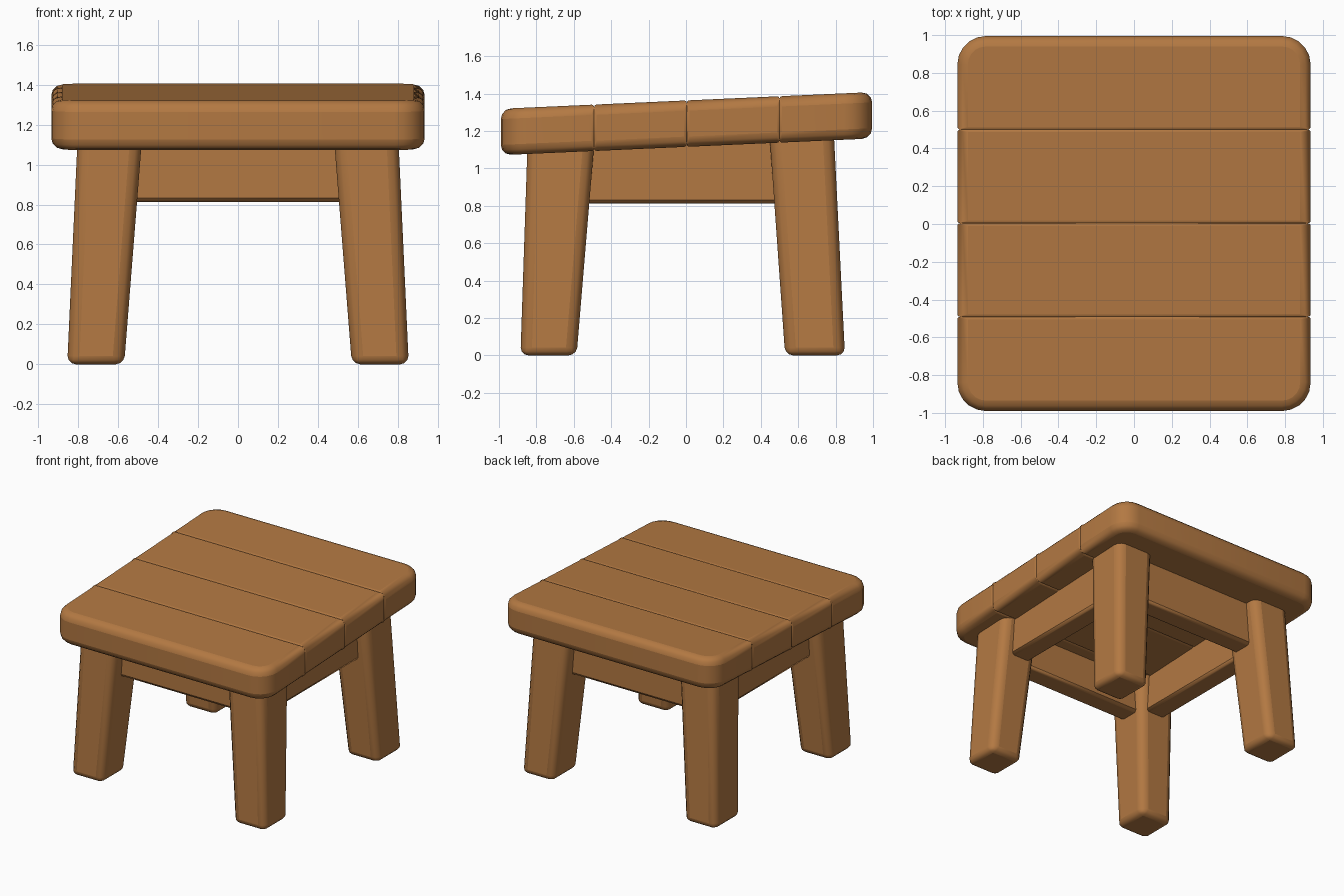
import bpy, bmesh, math

if "Cube" in bpy.data.objects:
    bpy.data.objects.remove(bpy.data.objects["Cube"])

wood = bpy.data.materials.new("warm_wood")
wood.diffuse_color = (0.45, 0.19, 0.055, 1)
wood.use_nodes = True
wood.node_tree.nodes["Principled BSDF"].inputs["Base Color"].default_value = wood.diffuse_color

HALF_X = 0.935      # seat half width
SLOPE = 0.045       # seat rises towards the back


def finish(name, bm, bevel, segments=3):
    """Turn a bmesh into a bevelled, smooth wooden part."""
    bmesh.ops.recalc_face_normals(bm, faces=bm.faces)
    mesh = bpy.data.meshes.new(name)
    bm.to_mesh(mesh)
    bm.free()
    mesh.materials.append(wood)
    ob = bpy.data.objects.new(name, mesh)
    bpy.context.collection.objects.link(ob)
    mod = ob.modifiers.new("rounded_edges", 'BEVEL')
    mod.width = bevel
    mod.segments = segments
    mod.limit_method = 'WEIGHT'
    bpy.ops.object.select_all(action='DESELECT')
    ob.select_set(True)
    bpy.context.view_layer.objects.active = ob
    bpy.ops.object.shade_smooth_by_angle(angle=math.radians(40))
    return ob


def loft(bottom, top):
    """Solid between two matching outlines, with an edge weight layer."""
    bm = bmesh.new()
    low = [bm.verts.new(p) for p in bottom]
    high = [bm.verts.new(p) for p in top]
    bm.faces.new(low)
    bm.faces.new(high)
    n = len(low)
    for i in range(n):
        j = (i + 1) % n
        bm.faces.new((low[i], low[j], high[j], high[i]))
    return bm, bm.edges.layers.float.new("bevel_weight_edge")


def rect(x0, x1, y0, y1, z):
    return [(x0, y0, z), (x1, y0, z), (x1, y1, z), (x0, y1, z)]


def plank(name, y0, y1, round_front=False, round_back=False):
    """Seat board, with large rounded corners on its outer side."""
    outline = []
    corners = [(-1, y0, round_front, 180), (1, y0, round_front, 270),
               (1, y1, round_back, 0), (-1, y1, round_back, 90)]
    for sx, y, rounded, start in corners:
        if not rounded:
            outline.append((sx * HALF_X, y))
            continue
        r = 0.15
        cx, cy = sx * (HALF_X - r), y + (r if y == y0 else -r)
        for k in range(6):
            a = math.radians(start + 18 * k)
            outline.append((cx + r * math.cos(a), cy + r * math.sin(a)))
    bm, w = loft([(x, y, 1.115 + SLOPE * y) for x, y in outline],
                 [(x, y, 1.363 + SLOPE * y) for x, y in outline])
    for e in bm.edges:
        a, b = (v.co for v in e.verts)
        seam = any(abs(a.y - s) < 1e-4 and abs(b.y - s) < 1e-4
                   for s, r in ((y0, round_front), (y1, round_back)) if not r)
        upright = abs(a.x - b.x) < 1e-4 and abs(a.y - b.y) < 1e-4
        e[w] = 0.25 if seam else (0.0 if upright else 1.0)
    finish(name, bm, 0.055)


plank("seat_plank_front", -0.99, -0.491, round_front=True)
plank("seat_plank_mid_front", -0.491, 0.004)
plank("seat_plank_mid_back", 0.004, 0.5)
plank("seat_plank_back", 0.5, 0.995, round_back=True)


# Splayed legs, wider at the top
def leg(name, sx, bottom_y, top_y):
    bx = sorted((sx * 0.57, sx * 0.855))
    tx = sorted((sx * 0.475, sx * 0.80))
    bm, w = loft(rect(*bx, *bottom_y, 0.0), rect(*tx, *top_y, 1.2))
    for e in bm.edges:
        high = all(v.co.z > 1 for v in e.verts)
        low = all(v.co.z < 0.1 for v in e.verts)
        e[w] = 0.0 if high else (0.7 if low else 1.0)
    finish(name, bm, 0.06)


for side, sx in (("left", -1), ("right", 1)):
    leg("front_leg_" + side, sx, (-0.885, -0.585), (-0.845, -0.485))
    leg("back_leg_" + side, sx, (0.53, 0.85), (0.445, 0.79))


# Apron rails between the legs
def rail(name, x0, x1, y0, y1):
    bm, w = loft(rect(x0, x1, y0, y1, 0.812), rect(x0, x1, y0, y1, 1.2))
    for e in bm.edges:
        e[w] = 1.0 if all(v.co.z < 1 for v in e.verts) else 0.0
    finish(name, bm, 0.02, 2)


rail("apron_front", -0.6, 0.6, -0.74, -0.58)
rail("apron_back", -0.6, 0.6, 0.54, 0.70)
rail("apron_left", -0.72, -0.56, -0.6, 0.6)
rail("apron_right", 0.56, 0.72, -0.6, 0.6)
